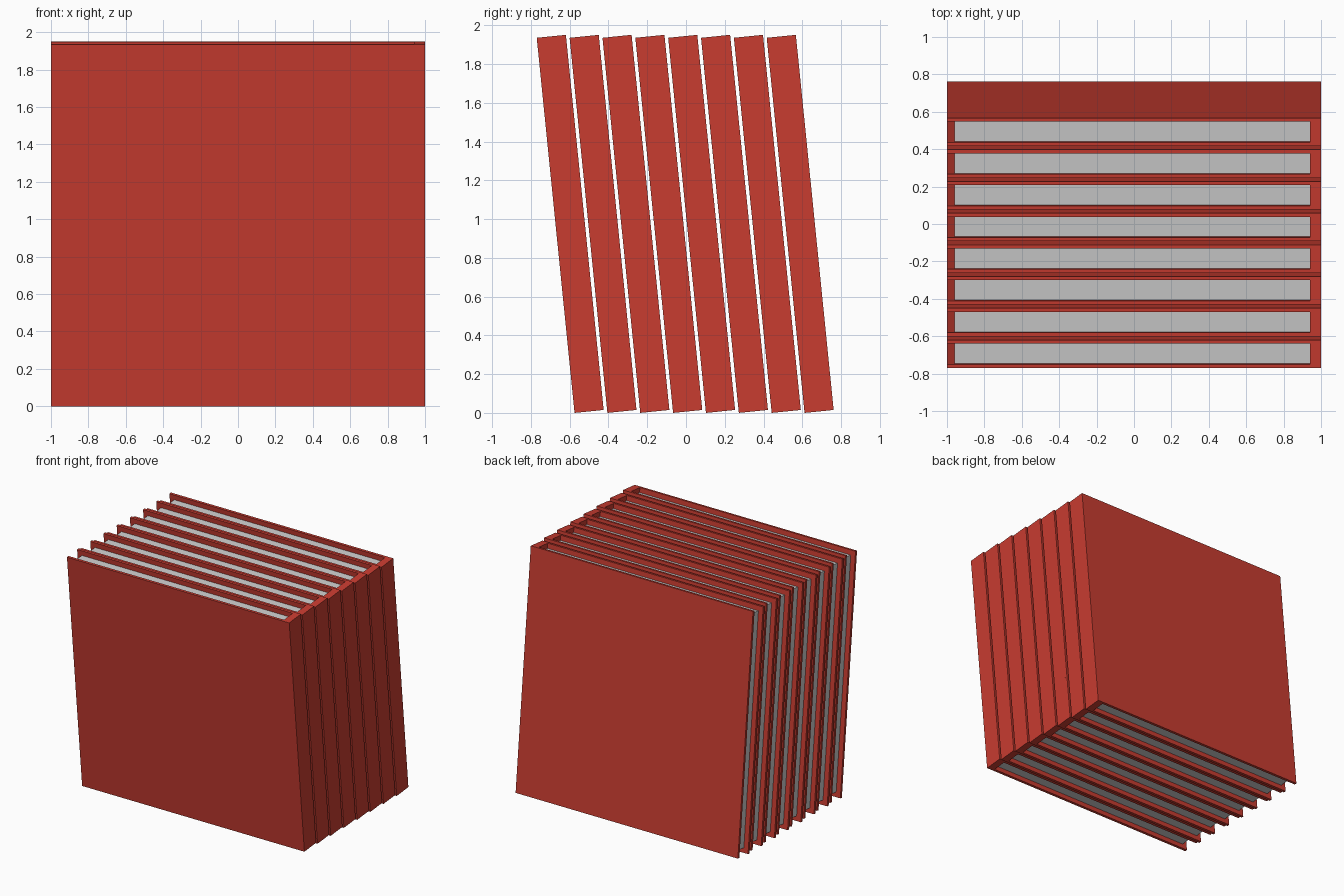
import bpy, math
from mathutils import Matrix, Vector

if "Cube" in bpy.data.objects:
    bpy.data.objects.remove(bpy.data.objects["Cube"])

COUNT, STEP = 8, 0.1695
W, T, H = 2.0, 0.151, 1.945      # book width, thickness, height
BOARD, SPINE, INSET = 0.02, 0.06, 0.04
LEAN = math.atan2(0.195, 1.935)

red = bpy.data.materials.new("cover_red")
red.diffuse_color = (0.58, 0.045, 0.03, 1)
red.use_nodes = True
red.node_tree.nodes["Principled BSDF"].inputs["Base Color"].default_value = red.diffuse_color


def box(name, lo, hi, place, mat=None):
    lo, hi = Vector(lo), Vector(hi)
    bpy.ops.mesh.primitive_cube_add(size=1)
    ob = bpy.context.object
    ob.name = name
    ob.data.transform(place @ Matrix.Translation((lo + hi) / 2)
                      @ Matrix.Diagonal((*(hi - lo), 1)))
    if mat:
        ob.data.materials.append(mat)
    return ob


for i in range(COUNT):
    # leaning frame: origin at the lower front edge of the book
    y0 = -0.575 + i * STEP
    place = Matrix.Translation((0, y0, 0)) @ Matrix.Rotation(LEAN, 4, 'X')
    n = i + 1
    # two boards
    box(f"front_board_{n}", (-W / 2, 0, 0), (W / 2, BOARD, H), place, red)
    box(f"back_board_{n}", (-W / 2, T - BOARD, 0), (W / 2, T, H), place, red)
    # spine between the boards
    box(f"spine_{n}", (W / 2 - SPINE, BOARD, 0), (W / 2, T - BOARD, H), place, red)
    # recessed page block
    box(f"pages_{n}", (-W / 2 + INSET, BOARD, INSET),
        (W / 2 - SPINE, T - BOARD, H - INSET), place)
